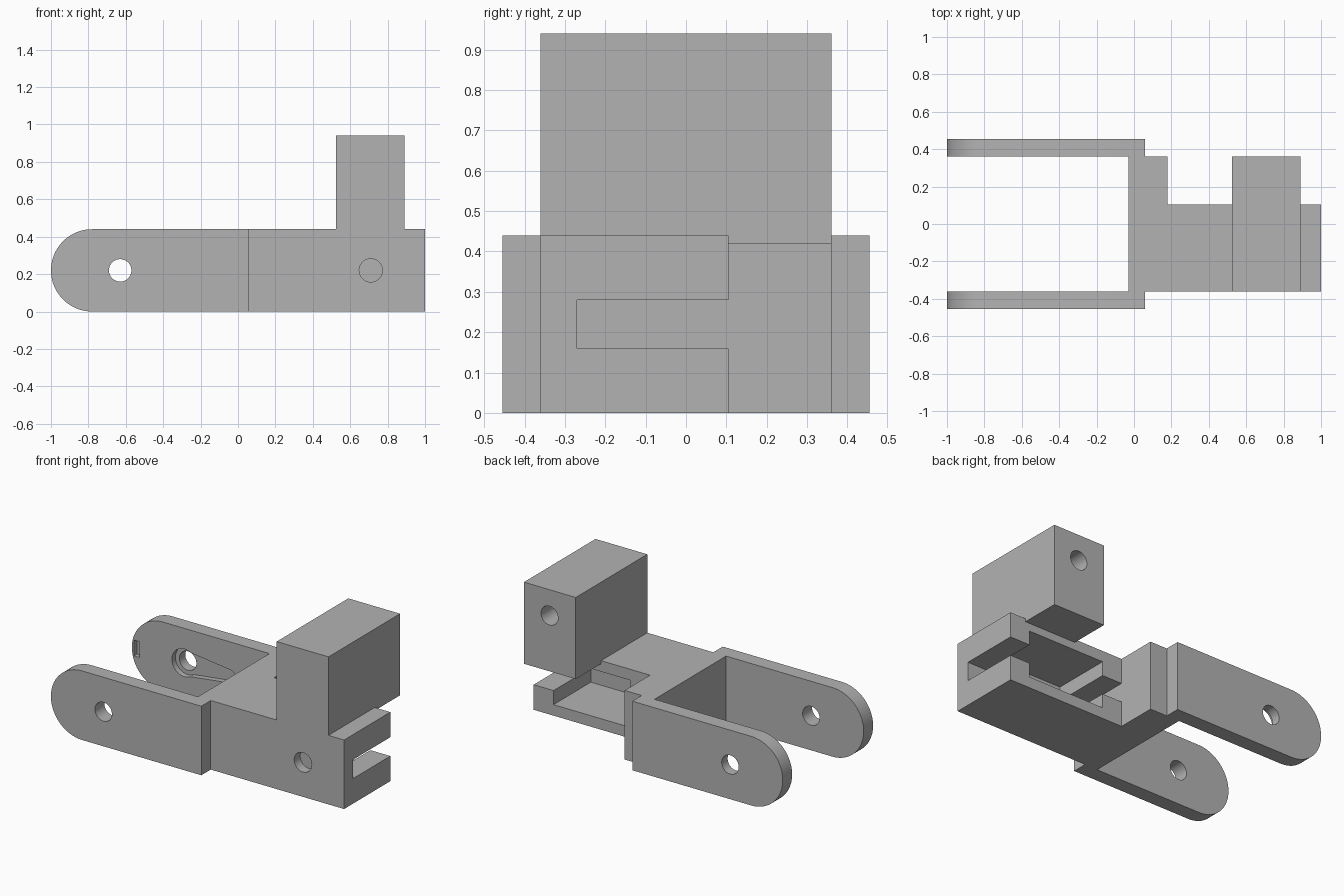
import bpy, bmesh, math
from mathutils import Vector

old = bpy.data.objects.get("Cube")
if old:
    bpy.data.objects.remove(old, do_unlink=True)

grey = bpy.data.materials.new("plain grey")
grey.use_nodes = True
COLOUR = (0.45, 0.45, 0.45, 1)
grey.diffuse_color = COLOUR
grey.node_tree.nodes["Principled BSDF"].inputs["Base Color"].default_value = COLOUR


def prism(name, profile, axis, lo, hi):
    """Extrude a 2D profile along an axis: 0 takes (y, z), 1 takes (x, z), 2 takes (x, y)."""
    def place(p, d):
        c = list(p)
        c.insert(axis, d)
        return Vector(c)
    bm = bmesh.new()
    face = bm.faces.new([bm.verts.new(place(p, lo)) for p in profile])
    new = bmesh.ops.extrude_face_region(bm, geom=[face])["geom"]
    shift = place((0, 0), hi - lo)
    bmesh.ops.translate(bm, verts=[v for v in new if isinstance(v, bmesh.types.BMVert)], vec=shift)
    bmesh.ops.recalc_face_normals(bm, faces=bm.faces)
    mesh = bpy.data.meshes.new(name)
    bm.to_mesh(mesh)
    bm.free()
    mesh.materials.append(grey)
    obj = bpy.data.objects.new(name, mesh)
    bpy.context.collection.objects.link(obj)
    return obj


def arc(cx, cz, r, a0, a1, n):
    return [(cx + r * math.cos(math.radians(a0 + (a1 - a0) * i / n)),
             cz + r * math.sin(math.radians(a0 + (a1 - a0) * i / n))) for i in range(n + 1)]


def circle(cx, cz, r, n=48):
    return arc(cx, cz, r, 0, 360, n)[:-1]


def rect(a0, a1, b0, b1):
    return [(a0, b0), (a1, b0), (a1, b1), (a0, b1)]


def cut(obj, profile, axis, lo, hi):
    """Subtract a prism from the part and discard the cutter."""
    cutter = prism("cutter", profile, axis, lo, hi)
    cutter.hide_render = True
    mod = obj.modifiers.new("cut", 'BOOLEAN')
    mod.operation, mod.solver, mod.object = 'DIFFERENCE', 'EXACT', cutter
    select(obj)
    bpy.ops.object.modifier_apply(modifier=mod.name)
    bpy.data.objects.remove(cutter, do_unlink=True)


def select(obj):
    bpy.ops.object.select_all(action='DESELECT')
    obj.select_set(True)
    bpy.context.view_layer.objects.active = obj


IN, OUT, TOP, MID = 0.36, 0.455, 0.44, 0.22
PIVOT = -0.63

# Fork arms with rounded ends and pivot holes
arm_profile = [(0.06, 0), (0.06, TOP)] + arc(-0.78, MID, 0.22, 90, 270, 40)
right_arm = prism("right_arm", arm_profile, 1, -OUT, -IN)
left_arm = prism("left_arm", arm_profile, 1, IN, OUT)
for arm in (right_arm, left_arm):
    cut(arm, circle(PIVOT, MID, 0.06), 1, -1, 1)

# Recess for a servo horn on the inside of one arm, and a small notch at its tip
horn = arc(PIVOT, MID, 0.088, 60, 300, 32) + arc(-0.31, MID, 0.042, -80, 80, 12)
cut(left_arm, horn, 1, 0.2, IN + 0.035)
cut(left_arm, rect(-0.985, -0.945, 0.17, 0.27), 1, 0.2, IN + 0.03)

# Body: cross plate behind the fork and the long, narrower beam
plan = [(-0.03, -IN), (1, -IN), (1, 0.105), (0.18, 0.105), (0.18, IN), (-0.03, IN)]
body = prism("body", plan, 2, 0, TOP)
# Cable slot, motor pocket and blind pivot hole
cut(body, rect(0.18, 1.2, 0.16, 0.28), 1, -0.27, 0.3)
cut(body, rect(0.32, 0.86, 0.07, 0.37), 1, -0.27, 0.3)
cut(body, circle(0.71, MID, 0.062), 1, -0.6, -IN + 0.06)

# Upright block with a slightly lower overhang at the back
side = [(-IN, TOP), (0.105, TOP), (0.105, 0.42), (IN, 0.42), (IN, 0.94), (-IN, 0.94)]
upright = prism("upright_block", side, 0, 0.525, 0.89)
cut(upright, circle(0.71, 0.775, 0.06), 1, 0.06, 0.6)

# Smooth the round walls, keep the edges sharp
for part in (right_arm, left_arm, body, upright):
    select(part)
    bpy.ops.object.shade_smooth_by_angle(angle=math.radians(30))
